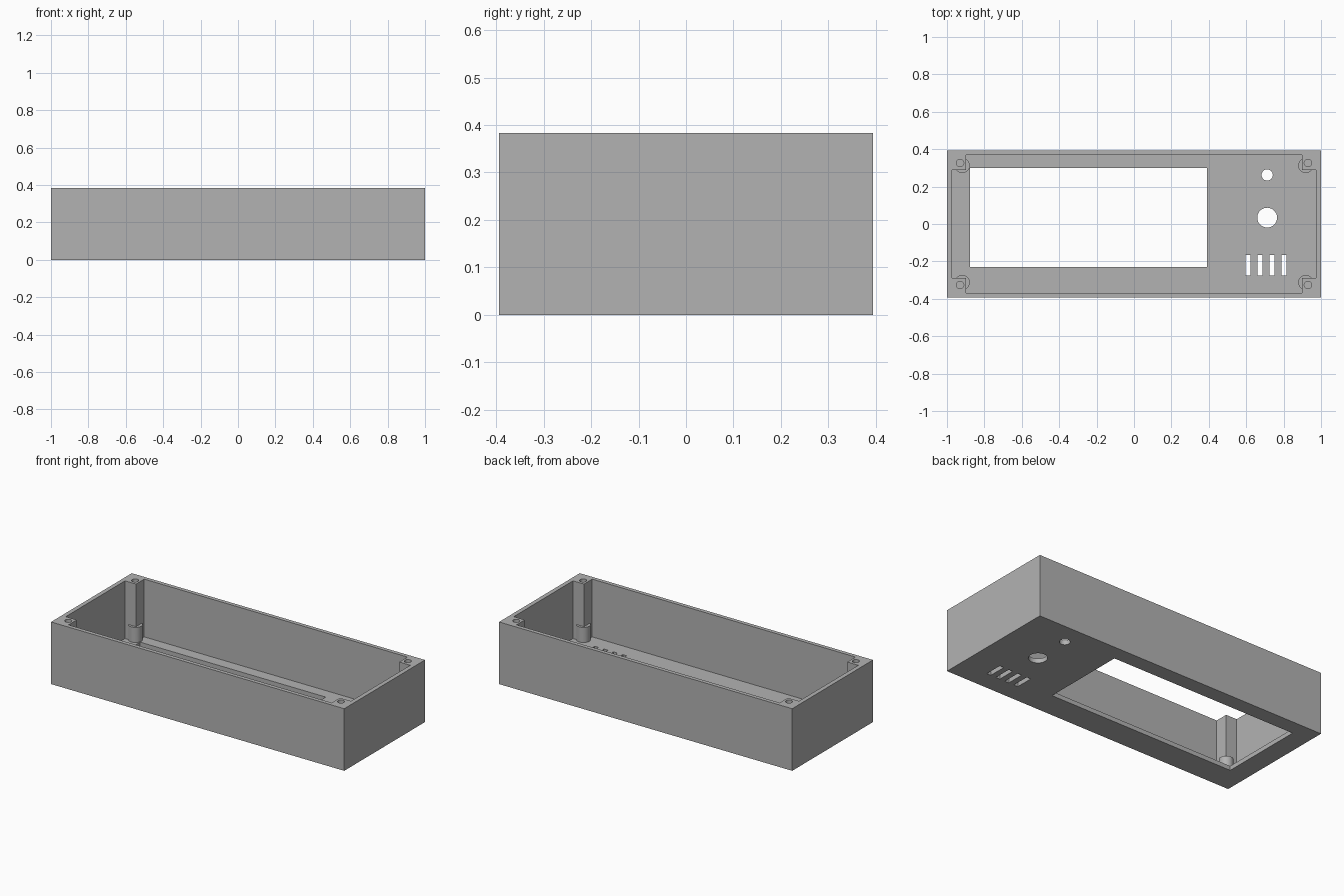
import bpy

W, D, H = 2.0, 0.787, 0.383     # outer size
FLOOR = 0.027                   # floor thickness

scene_cube = bpy.data.objects.get("Cube")
if scene_cube:
    bpy.data.objects.remove(scene_cube, do_unlink=True)

grey = bpy.data.materials.new("plain grey")
grey.use_nodes = True
colour = (0.45, 0.45, 0.45, 1)
grey.diffuse_color = colour
grey.node_tree.nodes["Principled BSDF"].inputs["Base Color"].default_value = colour


def box(name, x0, x1, y0, y1, z0, z1):
    bpy.ops.mesh.primitive_cube_add(
        size=1, location=((x0 + x1) / 2, (y0 + y1) / 2, (z0 + z1) / 2))
    ob = bpy.context.object
    ob.name = name
    ob.scale = (x1 - x0, y1 - y0, z1 - z0)
    bpy.ops.object.transform_apply(location=True, rotation=False, scale=True)
    ob.data.materials.append(grey)
    return ob


def cylinder(name, x, y, r, z0, z1, sides=32):
    bpy.ops.mesh.primitive_cylinder_add(
        vertices=sides, radius=r, depth=z1 - z0, location=(x, y, (z0 + z1) / 2))
    ob = bpy.context.object
    ob.name = name
    ob.data.materials.append(grey)
    return ob


def combine(target, tool, operation="DIFFERENCE"):
    mod = target.modifiers.new("combine", "BOOLEAN")
    mod.operation = operation
    mod.solver = "EXACT"
    mod.object = tool
    bpy.context.view_layer.objects.active = target
    bpy.ops.object.modifier_apply(modifier=mod.name)
    bpy.data.objects.remove(tool, do_unlink=True)


# Solid block, hollowed by two crossing boxes that leave square corner posts
case = box("enclosure_case", -W / 2, W / 2, -D / 2, D / 2, 0, H)
combine(case, box("long_cavity", -0.973, 0.973, -0.289, 0.289, FLOOR, H + 0.1))
combine(case, box("wide_cavity", -0.898, 0.898, -0.369, 0.369, FLOOR, H + 0.1))

# Round standoffs at the post feet and screw holes in the post tops
for sx in (-1, 1):
    for sy in (-1, 1):
        combine(case, cylinder("standoff", sx * 0.918, sy * 0.312, 0.04, 0.015, 0.12), "UNION")
        combine(case, cylinder("screw_hole", sx * 0.93, sy * 0.326, 0.02, H - 0.12, H + 0.1))

# Display window, two round openings and a row of slots through the floor
LOW, HIGH = -0.1, FLOOR + 0.02
combine(case, box("window_opening", -0.877, 0.39, -0.23, 0.299, LOW, HIGH))
combine(case, cylinder("small_opening", 0.712, 0.262, 0.03, LOW, HIGH))
combine(case, cylinder("large_opening", 0.712, 0.034, 0.053, LOW, HIGH))
for i in range(4):
    x = 0.61 + 0.064 * i
    combine(case, box("slot", x - 0.014, x + 0.014, -0.275, -0.166, LOW, HIGH))

bpy.ops.object.select_all(action="DESELECT")
case.select_set(True)
bpy.context.view_layer.objects.active = case
bpy.ops.object.shade_smooth_by_angle(angle=0.5)
